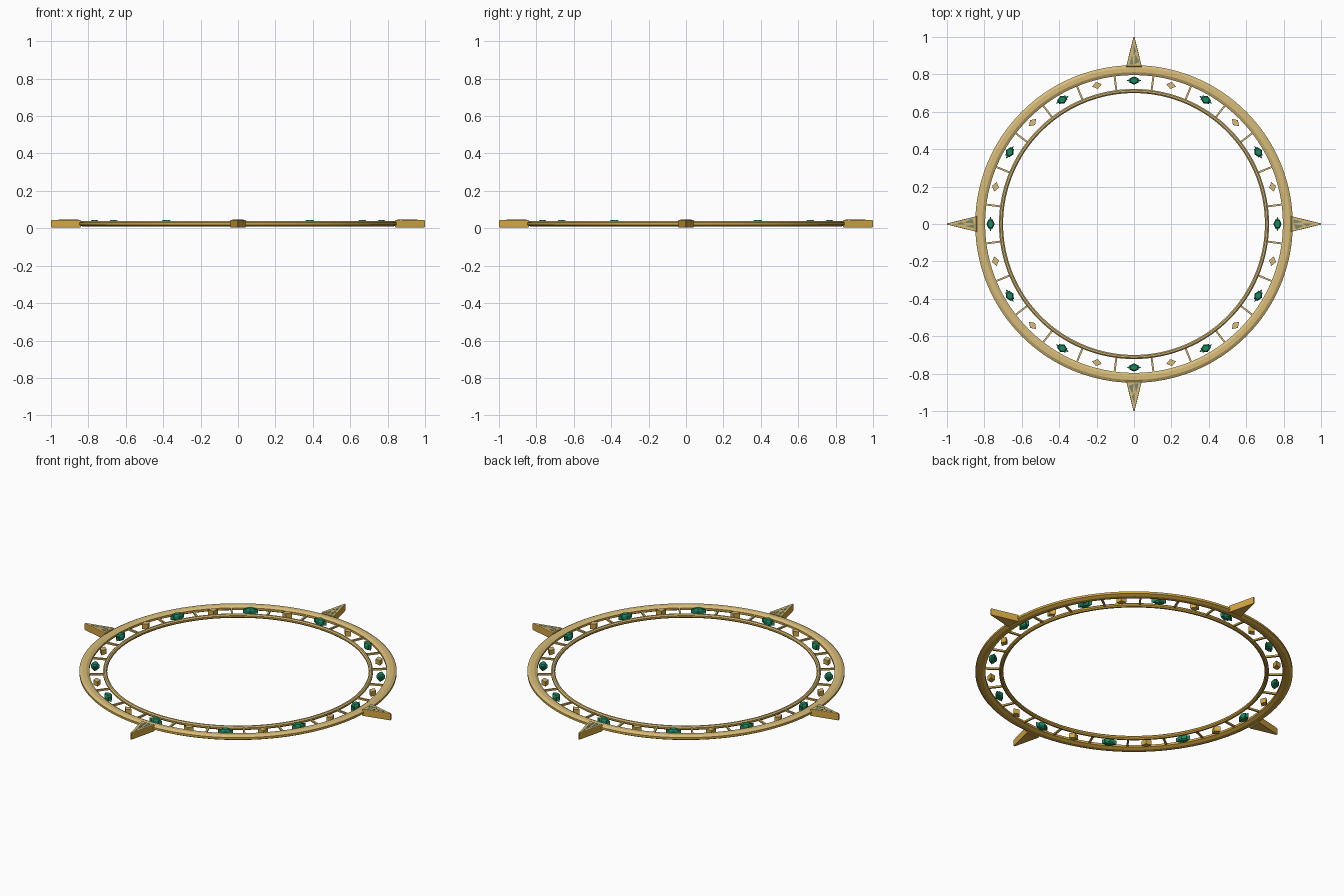
import bpy, bmesh, math
from mathutils import Matrix, Vector

if "Cube" in bpy.data.objects:
    bpy.data.objects.remove(bpy.data.objects["Cube"])

Z = 0.025  # mid height of the whole crown


def mat(name, col):
    m = bpy.data.materials.new(name)
    m.diffuse_color = (*col, 1)
    m.use_nodes = True
    m.node_tree.nodes["Principled BSDF"].inputs["Base Color"].default_value = m.diffuse_color
    return m


gold = mat("deep gold", (0.65, 0.385, 0.055))
pale = mat("pale gold", (0.68, 0.50, 0.19))
green = mat("emerald green", (0.012, 0.25, 0.12))
sage = mat("sage green", (0.20, 0.25, 0.14))


def make(name, bm, *materials):
    """Second material, if any, goes on the upward faces."""
    bmesh.ops.recalc_face_normals(bm, faces=bm.faces)
    bm.normal_update()
    if len(materials) > 1:
        for f in bm.faces:
            f.material_index = 1 if f.normal.z > 0.5 else 0
    me = bpy.data.meshes.new(name)
    bm.to_mesh(me)
    bm.free()
    for m in materials:
        me.materials.append(m)
    ob = bpy.data.objects.new(name, me)
    bpy.context.collection.objects.link(ob)
    return ob


def ring(name, r, half_w, half_h, sides=8, steps=128):
    """Flattened hoop with a chamfered cross-section."""
    bm = bmesh.new()
    k = 1 / math.cos(math.pi / sides)
    loops = []
    for i in range(steps):
        a = 2 * math.pi * i / steps
        loop = []
        for j in range(sides):
            b = 2 * math.pi * (j + 0.5) / sides
            d = r + half_w * k * math.cos(b)
            loop.append(bm.verts.new((d * math.cos(a), d * math.sin(a),
                                      Z + half_h * k * math.sin(b))))
        loops.append(loop)
    for i in range(steps):
        p, q = loops[i], loops[(i + 1) % steps]
        for j in range(sides):
            n = (j + 1) % sides
            bm.faces.new((p[j], q[j], q[n], p[n]))
    ob = make(name, bm, gold, pale)
    bpy.context.view_layer.objects.active = ob
    ob.select_set(True)
    bpy.ops.object.shade_smooth_by_angle(angle=math.radians(25))
    ob.select_set(False)


def layered(bm, outline, layers, r, angle):
    """Stack scaled copies of an outline (radial, tangential) at polar position."""
    rot = Matrix.Rotation(angle, 3, 'Z')
    cx = sum(p[0] for p in outline) / len(outline)
    cy = sum(p[1] for p in outline) / len(outline)
    loops = [[bm.verts.new(rot @ Vector((r + cx + (x - cx) * s, cy + (y - cy) * s, Z + z)))
              for x, y in outline] for z, s in layers]
    n = len(outline)
    for p, q in zip(loops, loops[1:]):
        for j in range(n):
            bm.faces.new((p[j], p[(j + 1) % n], q[(j + 1) % n], q[j]))
    bm.faces.new(loops[0])
    bm.faces.new(loops[-1])


# Hoops
ring("outer_hoop", 0.8225, 0.0265, 0.015)
ring("inner_hoop", 0.711, 0.011, 0.011)

# Emeralds: faceted hexagon body with a thinner pointed lozenge through it
hexagon = [(0.022 * math.cos(k * math.pi / 3), 0.029 * math.sin(k * math.pi / 3))
           for k in range(6)]
lozenge = [(0.016, 0), (0, 0.040), (-0.016, 0), (0, -0.040)]
for i in range(12):
    a = math.radians(30 * i)
    bm = bmesh.new()
    layered(bm, hexagon, [(-0.015, 0.7), (-0.008, 1), (0.011, 1), (0.020, 0.7)], 0.767, a)
    layered(bm, lozenge, [(-0.011, 1), (0.013, 1)], 0.767, a)
    make(f"emerald_{i + 1}", bm, green)

# Small gold diamonds between the emeralds
diamond = [(0.019, 0), (0, 0.027), (-0.019, 0), (0, -0.027)]
for i in range(12):
    bm = bmesh.new()
    layered(bm, diamond, [(-0.014, 1), (0.014, 1)], 0.767, math.radians(30 * i + 15))
    make(f"gold_diamond_{i + 1}", bm, gold, pale)

# Thin spokes joining the hoops
bar = [(0.045, 0.005), (-0.045, 0.005), (-0.045, -0.005), (0.045, -0.005)]
for i in range(24):
    bm = bmesh.new()
    layered(bm, bar, [(-0.005, 1), (0.005, 1)], 0.758, math.radians(15 * i + 7.5))
    make(f"spoke_{i + 1}", bm, gold, pale)

# Four outer points, each with sage slivers set in the top
spike = [(0.0, 0.042), (0.0, -0.042), (0.16, -0.003), (0.16, 0.003)]
slivers = [[(0.012, 0.024), (0.012, 0.003), (0.066, 0.011)],
           [(0.014, -0.002), (0.026, -0.029), (0.070, -0.008)],
           [(0.060, 0.004), (0.082, -0.012), (0.120, 0.003)]]
for i in range(4):
    a = math.radians(90 * i)
    bm = bmesh.new()
    layered(bm, spike, [(-0.020, 0.95), (-0.016, 1), (0.016, 1), (0.020, 0.95)], 0.84, a)
    make(f"point_{i + 1}", bm, gold, pale)
    bm = bmesh.new()
    for s in slivers:
        layered(bm, s, [(0.018, 1), (0.021, 1)], 0.84, a)
    make(f"point_inlay_{i + 1}", bm, sage)
